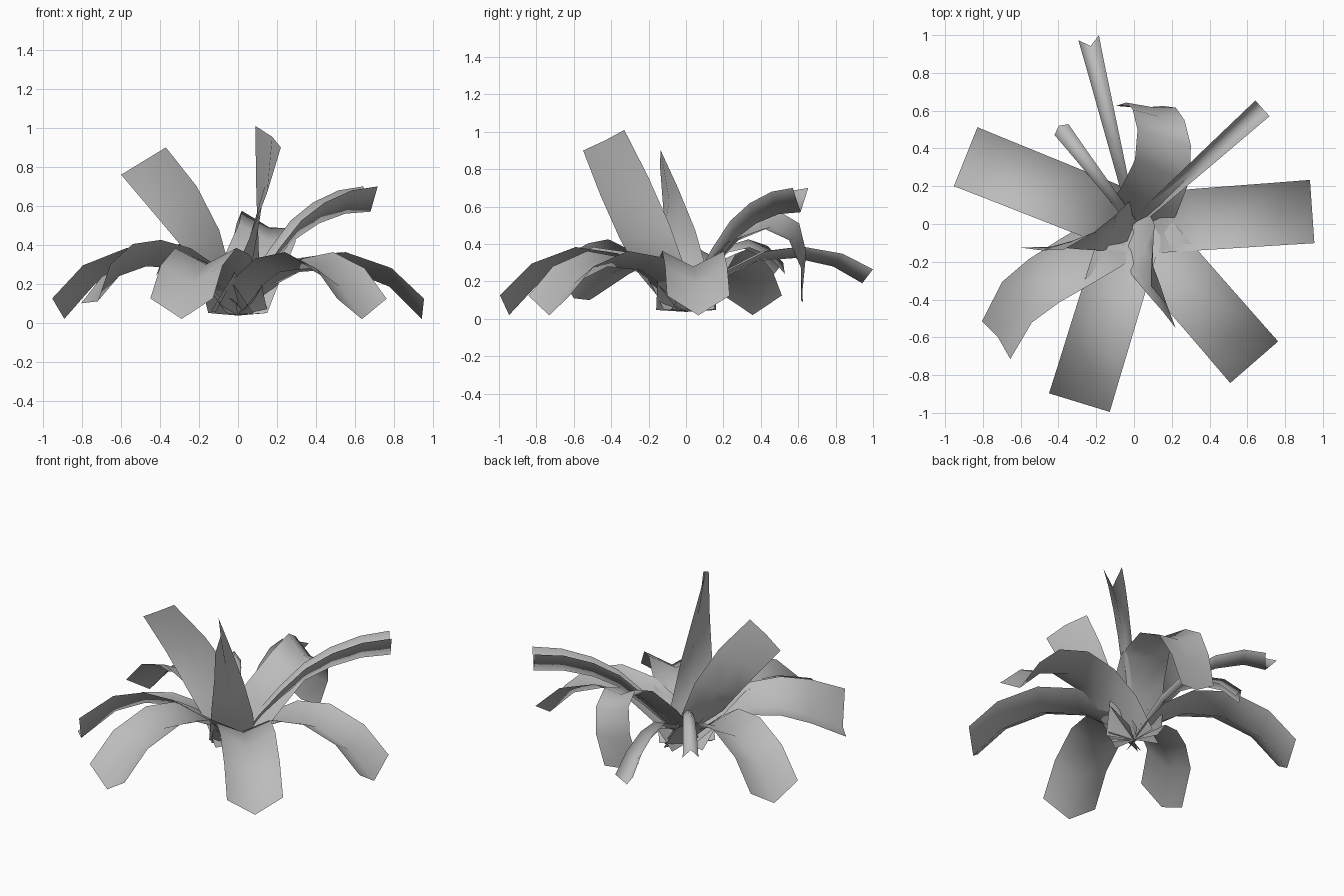
import bpy
from math import radians, cos, sin
from mathutils import Vector

cube = bpy.data.objects.get("Cube")
if cube:
    bpy.data.objects.remove(cube)

grey = bpy.data.materials.new("leaf grey")
grey.use_nodes = True
colour = (0.5, 0.5, 0.5, 1)
grey.diffuse_color = colour
grey.node_tree.nodes["Principled BSDF"].inputs["Base Color"].default_value = colour


def blade(name, keel, cross, lift):
    """Folded strip: keel path, half-width and fold vectors eased from base to tip."""
    verts, faces = [], []
    last = len(keel) - 1
    for i, point in enumerate(keel):
        t = i / last
        a, b = Vector(cross[0]), Vector(cross[1])
        side = a.lerp(b, t).normalized() * (a.length * (1 - t) + b.length * t)
        up = Vector(lift[0]).lerp(Vector(lift[1]), t ** 0.5)
        p = Vector(point)
        verts += [p - side + up, p, p + side + up]
        if i:
            n = 3 * i
            faces += [(n - 3, n, n + 1, n - 2), (n - 2, n + 1, n + 2, n - 1)]
    mesh = bpy.data.meshes.new(name)
    mesh.from_pydata(verts, [], faces)
    mesh.materials.append(grey)
    mesh.shade_smooth()
    mesh.update()
    obj = bpy.data.objects.new(name, mesh)
    bpy.context.collection.objects.link(obj)


def arching(name, angle, path, base_half, tip_half, fold, stretch=1.0, rise=1.0, lean=0.0):
    """Leaf that arches straight outwards; lean pushes the folded edges out at the tip."""
    c, s = cos(radians(angle)), sin(radians(angle))
    keel = [(r * stretch * c, r * stretch * s, z * rise) for r, z in path]
    cross = [(-s * h, c * h, 0) for h in (base_half, tip_half)]
    blade(name, keel, cross, [(0, 0, 0.01), (lean * c, lean * s, fold)])


# Broad drooping leaves around the rim
droop = [(0, 0.04), (0.14, 0.18), (0.32, 0.28), (0.55, 0.3), (0.79, 0.2), (0.96, 0.02)]
for name, angle, stretch, rise in [("left_leaf", 4, 0.985, 0.93),
                                   ("front_left_leaf", -49, 1.01, 0.93),
                                   ("front_leaf", -107, 1.03, 1.0),
                                   ("right_leaf", 158.2, 1.0, 1.0)]:
    arching(name, angle, droop, 0.16, 0.168, 0.105, stretch, rise)

# Narrow, tightly folded leaves at the back; the shortest is folded downwards
arching("back_narrow_leaf", 103.7,
        [(0, 0.04), (0.2, 0.22), (0.4, 0.31), (0.6, 0.325), (0.81, 0.28), (0.97, 0.19)],
        0.02, 0.056, 0.075, lean=0.045)
arching("back_right_narrow_leaf", 127.5,
        [(0, 0.06), (0.14, 0.27), (0.28, 0.39), (0.42, 0.425), (0.55, 0.39), (0.655, 0.3)],
        0.02, 0.047, -0.06, lean=-0.025)
arching("back_left_narrow_leaf", 42,
        [(0, 0.04), (0.12, 0.17), (0.25, 0.3), (0.4, 0.43), (0.56, 0.51), (0.74, 0.56),
         (0.915, 0.57)],
        0.025, 0.056, 0.13)

# Upright leaves that twist a quarter turn
blade("upright_front_leaf",
      [(-0.02, -0.02, 0.04), (0.06, -0.13, 0.24), (0.1, -0.22, 0.46), (0.14, -0.325, 0.71),
       (0.175, -0.43, 0.955)],
      [(0.1, 0.1, 0), (-0.065, 0.11, 0.055)],
      [(-0.02, 0.02, 0.02), (-0.02, -0.01, 0)])
blade("upright_right_leaf",
      [(0, 0, 0.04), (-0.11, -0.02, 0.22), (-0.2, -0.05, 0.42), (-0.33, -0.09, 0.63),
       (-0.485, -0.14, 0.83)],
      [(0.02, 0.14, 0), (0.115, -0.005, 0.07)],
      [(0.04, 0, 0.03), (0, 0.01, 0)])

# Sideways-turning leaf at the front right
blade("front_right_leaf",
      [(0, 0, 0.04), (-0.15, -0.1, 0.2), (-0.32, -0.2, 0.28), (-0.47, -0.29, 0.29),
       (-0.61, -0.4, 0.24), (-0.72, -0.6, 0.11)],
      [(0.08, -0.12, 0), (0.075, -0.1, 0.1)],
      [(0, 0, 0.01), (-0.01, -0.015, 0.09)])

# Leaf that rises, folds over and hangs down at the back
blade("hanging_back_leaf",
      [(0, 0, 0.04), (0.08, 0.12, 0.25), (0.15, 0.28, 0.42), (0.16, 0.45, 0.49),
       (0.13, 0.57, 0.43), (0.09, 0.62, 0.28), (0.03, 0.615, 0.1)],
      [(-0.15, 0.08, 0.05), (-0.125, 0, 0.04)],
      [(0, 0, 0.06), (0, 0.01, 0.03)])
